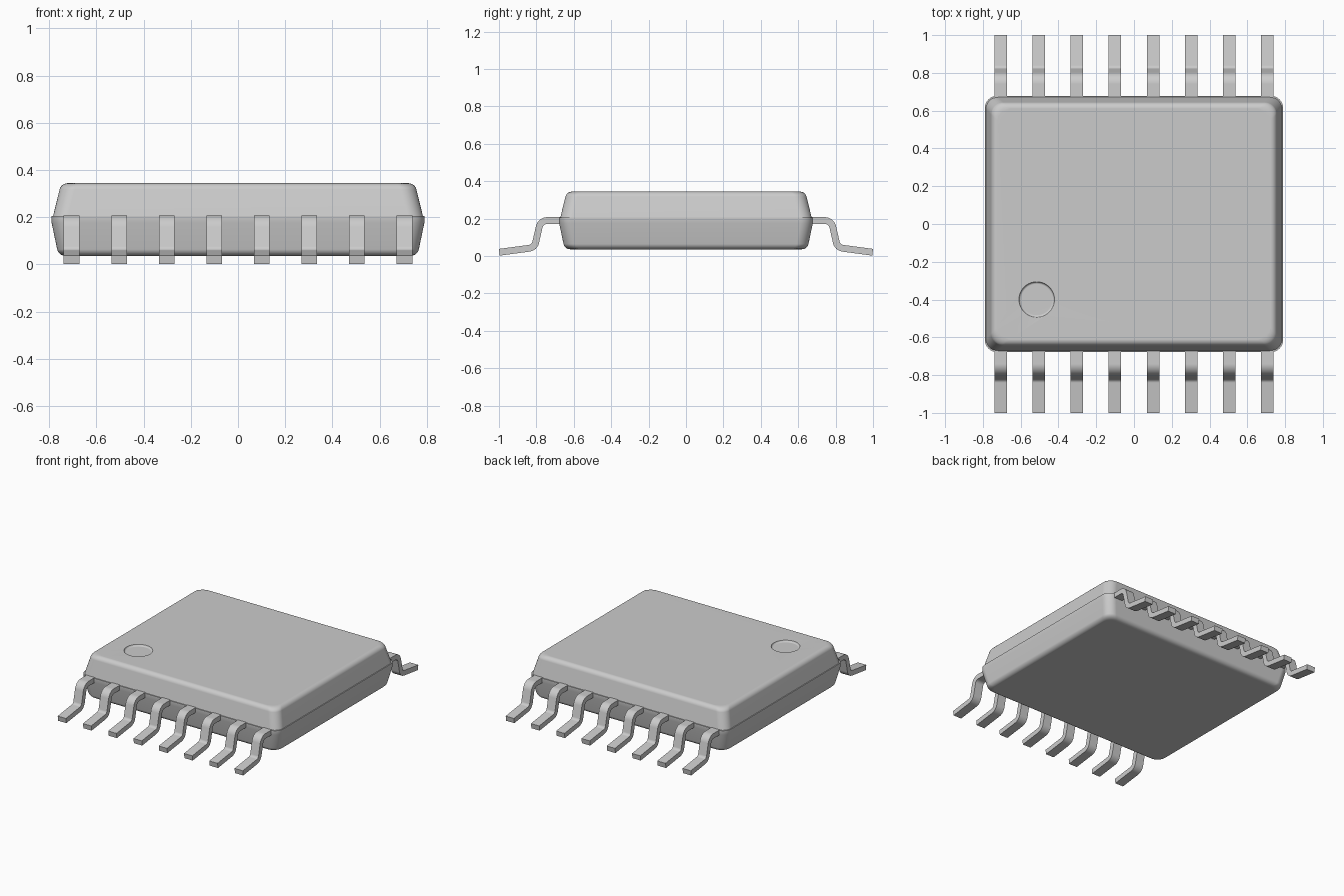
import bpy
import bmesh
from math import cos, sin, pi, tan
from mathutils import Vector

if "Cube" in bpy.data.objects:
    bpy.data.objects.remove(bpy.data.objects["Cube"])

grey = bpy.data.materials.new("light_grey")
grey.use_nodes = True
COLOUR = (0.6, 0.6, 0.6, 1)
grey.diffuse_color = COLOUR
grey.node_tree.nodes["Principled BSDF"].inputs["Base Color"].default_value = COLOUR


def finish(bm, name, angle):
    bmesh.ops.recalc_face_normals(bm, faces=bm.faces[:])
    mesh = bpy.data.meshes.new(name)
    bm.to_mesh(mesh)
    bm.free()
    mesh.materials.append(grey)
    obj = bpy.data.objects.new(name, mesh)
    bpy.context.collection.objects.link(obj)
    bpy.ops.object.select_all(action='DESELECT')
    obj.select_set(True)
    bpy.context.view_layer.objects.active = obj
    bpy.ops.object.shade_smooth_by_angle(angle=angle)
    weighted = obj.modifiers.new("weighted_normals", 'WEIGHTED_NORMAL')
    weighted.keep_sharp = True
    return obj


def rounded(points, steps=6):
    """Round the corners of an open path of (u, v, radius) points."""
    out = []
    for i, (u, v, r) in enumerate(points):
        p = Vector((u, v))
        if r == 0:
            out.append(p)
            continue
        a = (Vector(points[i - 1][:2]) - p).normalized()
        b = (Vector(points[i + 1][:2]) - p).normalized()
        turn = pi - a.angle(b)
        start = p + a * r * tan(turn / 2)
        centre = p + (a + b).normalized() * r / cos(turn / 2)
        spoke = start - centre
        side = 1 if a.x * b.y - a.y * b.x < 0 else -1
        for k in range(steps + 1):
            t = side * turn * k / steps
            out.append(centre + Vector((spoke.x * cos(t) - spoke.y * sin(t),
                                        spoke.x * sin(t) + spoke.y * cos(t))))
    return out


def ring_edges(ring):
    return [bm.edges.get((ring[i - 1], ring[i])) for i in range(len(ring))]


def join(lower, upper):
    for i in range(len(lower)):
        bm.faces.new((lower[i - 1], lower[i], upper[i], upper[i - 1]))


def body_ring(half_x, z, radius=0.065, steps=8):
    half_y = half_x - 0.112
    ring = []
    for q, (sx, sy) in enumerate(((1, 1), (-1, 1), (-1, -1), (1, -1))):
        for k in range(steps + 1):
            t = (q + k / steps) * pi / 2
            ring.append(bm.verts.new((sx * (half_x - radius) + radius * cos(t),
                                      sy * (half_y - radius) + radius * sin(t), z)))
    return ring


def circle_ring(x, y, z, radius, count=40):
    return [bm.verts.new((x + radius * cos(2 * pi * i / count),
                          y + radius * sin(2 * pi * i / count), z)) for i in range(count)]


# Package body: tapered halves, rounded rims and a stepped seam
bm = bmesh.new()
profile = rounded([(0.72, 0.036, 0), (0.761, 0.036, 0.035), (0.79, 0.175, 0), (0.79, 0.205, 0),
                   (0.784, 0.205, 0), (0.75, 0.344, 0.035), (0.70, 0.344, 0)])
rings = [body_ring(p.x, p.y) for p in profile[1:-1]]
for lower, upper in zip(rings, rings[1:]):
    join(lower, upper)
bm.faces.new(rings[0])

# Pin one marker: shallow round recess in the top face
dimple = [circle_ring(-0.515, -0.4, z, r)
          for r, z in ((0.098, 0.344), (0.094, 0.342), (0.092, 0.336), (0.088, 0.332), (0.082, 0.33))]
for upper, lower in zip(dimple, dimple[1:]):
    join(upper, lower)
bm.faces.new(dimple[-1])
bmesh.ops.triangle_fill(bm, use_beauty=True, edges=ring_edges(rings[-1]) + ring_edges(dimple[0]))
finish(bm, "package_body", 0.6)

# Bent leads: a flat strip swept along a rounded path
path = rounded([(0.6, 0.19, 0), (0.777, 0.19, 0.045), (0.81, 0.045, 0.04), (0.998, 0.02, 0)])
THICK, WIDTH, PITCH = 0.036, 0.066, 0.2017


def lead(name, x, side):
    global bm
    bm = bmesh.new()
    sections = []
    for i, p in enumerate(path):
        before = path[max(i - 1, 0)]
        after = path[min(i + 1, len(path) - 1)]
        along = (after - before).normalized()
        normal = Vector((-along.y, along.x)) * THICK / 2
        sections.append([bm.verts.new((x + w * WIDTH / 2, side * (p.x + h * normal.x),
                                       p.y + h * normal.y))
                         for w, h in ((-1, -1), (1, -1), (1, 1), (-1, 1))])
    for a, b in zip(sections, sections[1:]):
        join(a, b)
    bm.faces.new(sections[0])
    bm.faces.new(sections[-1])
    finish(bm, name, 0.6)


for side, label in ((-1, "front"), (1, "back")):
    for n in range(8):
        lead(f"{label}_lead_{n + 1}", (n - 3.5) * PITCH, side)
